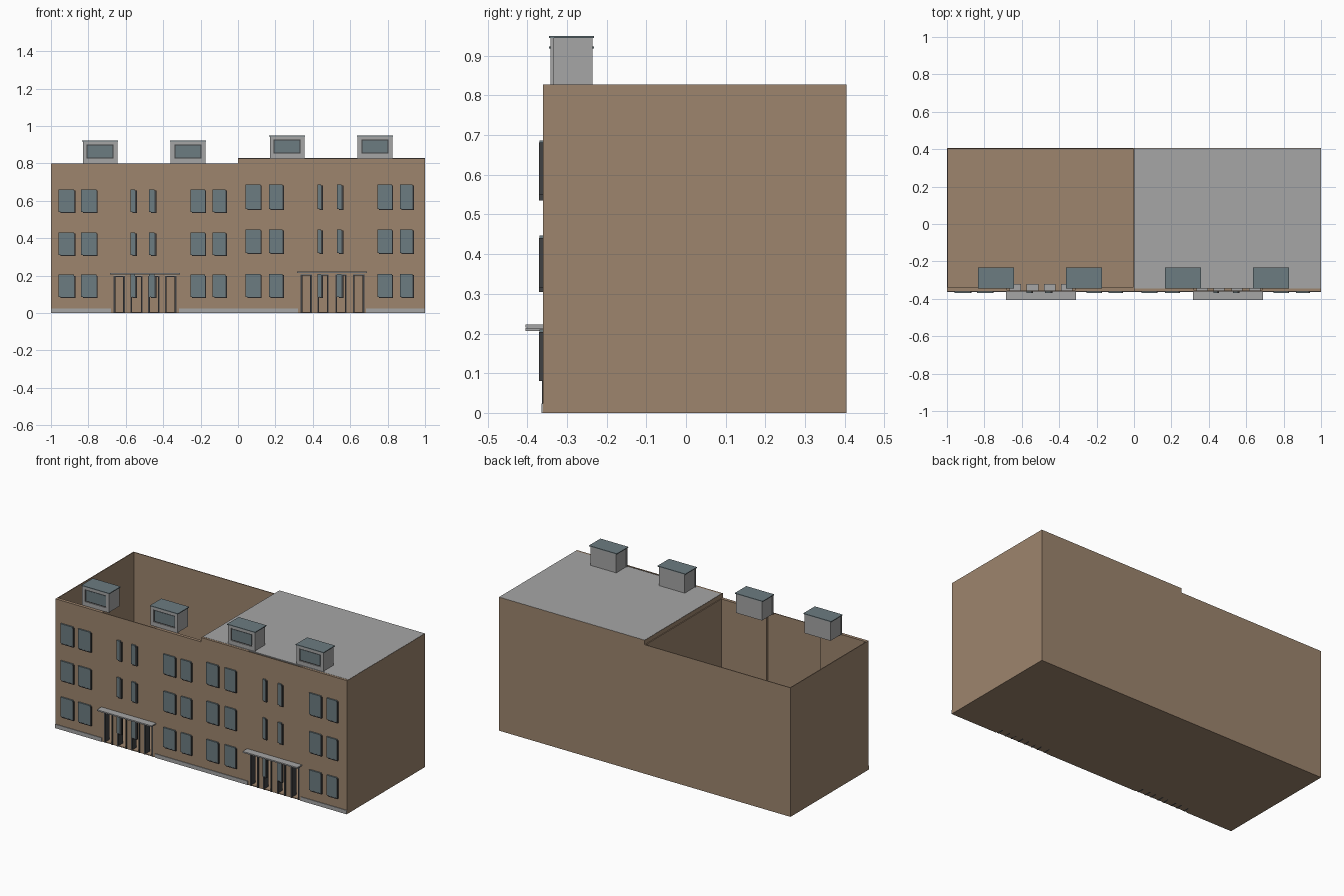
import bpy
import bmesh

cube = bpy.data.objects.get("Cube")
if cube:
    bpy.data.objects.remove(cube, do_unlink=True)


def material(name, rgb):
    m = bpy.data.materials.new(name)
    m.use_nodes = True
    col = (*rgb, 1)
    m.diffuse_color = col
    m.node_tree.nodes["Principled BSDF"].inputs["Base Color"].default_value = col
    return m


BROWN = material("brown brick", (0.34, 0.235, 0.155))
GREY = material("light grey", (0.38, 0.38, 0.38))
GLASS = material("slate glass", (0.15, 0.2, 0.22))
DARK = material("dark frame", (0.05, 0.052, 0.055))


def build(name, mat, boxes):
    """One object from boxes given as (x range, y range, z range)."""
    bm = bmesh.new()
    for xs, ys, zs in boxes:
        v = [bm.verts.new((x, y, z)) for z in zs for y in ys for x in xs]
        for f in ((0, 2, 3, 1), (4, 5, 7, 6), (0, 1, 5, 4),
                  (2, 6, 7, 3), (0, 4, 6, 2), (1, 3, 7, 5)):
            bm.faces.new([v[i] for i in f])
    mesh = bpy.data.meshes.new(name)
    bm.to_mesh(mesh)
    bm.free()
    mesh.materials.append(mat)
    ob = bpy.data.objects.new(name, mesh)
    bpy.context.collection.objects.link(ob)
    return ob


FRONT, BACK, T = -0.36, 0.405, 0.005
INNER = -0.34


def half(side, x0, x1, top, bay, doors, rows, wide, narrow, canopy_z, dormers):
    # Shell walls and floor
    build(side + "_walls", BROWN, [
        ((x0, x1), (BACK - T, BACK), (0, top)),
        ((x0, x0 + T), (FRONT + T, BACK - T), (0, top)),
        ((x1 - T, x1), (FRONT + T, BACK - T), (0, top)),
        ((x0, x1), (FRONT, BACK), (0, T)),
    ])

    # Front wall: thick outer bays, thin middle bay with door openings
    door_top = canopy_z - 0.005
    thin = (FRONT, FRONT + T)
    piers = [bay[0]] + [x for d in doors for x in d] + [bay[1]]
    front = [((x0, bay[0]), (FRONT, INNER), (0, top)),
             ((bay[1], x1), (FRONT, INNER), (0, top)),
             (bay, thin, (door_top, top))]
    front += [((a, b), thin, (0, door_top)) for a, b in zip(piers[::2], piers[1::2])]
    build(side + "_front_wall", BROWN, front)

    # Door frames with grey heads and plinth strips beside the doors
    w = 0.009
    frame_y = (FRONT - 0.003, -0.32)
    frames, heads = [], []
    for a, b in doors:
        frames += [((a, a + w), frame_y, (0, door_top - w)),
                   ((b - w, b), frame_y, (0, door_top - w)),
                   ((a, b), frame_y, (door_top - w, door_top - 0.003))]
        heads.append(((a, b), (FRONT + T, -0.32), (door_top - 0.003, door_top)))
    build(side + "_door_frames", DARK, frames)
    build(side + "_door_heads", GREY, heads)
    build(side + "_plinth", GREY, [((a, b), (FRONT - 0.004, FRONT), (0, 0.024))
                                   for a, b in ((x0, bay[0]), (bay[1], x1))])

    # Entrance canopy
    build(side + "_canopy", GREY, [((bay[0] - 0.005, bay[1] + 0.005),
                                    (-0.405, FRONT + T), (canopy_z, canopy_z + 0.008))])

    # Windows with a dark jamb and sill
    panes, trims = [], []
    for z0, z1 in rows:
        for a, b in wide + narrow:
            jamb = 0.006 if (a, b) in wide else 0.012
            panes.append(((a, b - jamb), (FRONT - 0.009, FRONT), (z0 + 0.005, z1)))
            trims += [((b - jamb, b), (FRONT - 0.01, FRONT), (z0, z1 - 0.006)),
                      ((a + 0.01, b - jamb), (FRONT - 0.01, FRONT), (z0, z0 + 0.005))]
    build(side + "_window_panes", GLASS, panes)
    build(side + "_window_trims", DARK, trims)

    # Rooftop dormers: body, raised border, glass and flat lid
    bodies, borders, glazing, edges, lids = [], [], [], [], []
    z0, z1 = top, top + 0.118
    for a, b in dormers:
        bodies.append(((a + 0.004, b - 0.004), (-0.333, -0.236), (z0, z1)))
        y = (-0.341, -0.333)
        borders += [((a, a + 0.02), y, (z0, z1)), ((b - 0.02, b), y, (z0, z1)),
                    ((a + 0.02, b - 0.02), y, (z0, z0 + 0.026)),
                    ((a + 0.02, b - 0.02), y, (z1 - 0.016, z1))]
        edges.append(((a + 0.02, b - 0.02), (-0.335, -0.333), (z0 + 0.026, z1 - 0.016)))
        glazing.append(((a + 0.026, b - 0.026), (-0.337, -0.335), (z0 + 0.032, z1 - 0.022)))
        lids.append(((a - 0.003, b + 0.003), (-0.345, -0.232), (z1, z1 + 0.005)))
    build(side + "_dormer_bodies", GREY, bodies)
    build(side + "_dormer_borders", GREY, borders)
    build(side + "_dormer_glass_edges", DARK, edges)
    build(side + "_dormer_glass", GLASS, glazing)
    build(side + "_dormer_lids", GLASS, lids)


half("right", -1, 0, 0.80, (-0.68, -0.315),
     [(-0.665, -0.605), (-0.575, -0.51), (-0.48, -0.42), (-0.39, -0.33)],
     [(0.08, 0.205), (0.305, 0.43), (0.535, 0.66)],
     [(-0.96, -0.87), (-0.84, -0.75), (-0.255, -0.17), (-0.135, -0.06)],
     [(-0.575, -0.54), (-0.475, -0.435)], 0.206,
     [(-0.83, -0.645), (-0.36, -0.175)])

half("left", 0, 1, 0.827, (0.32, 0.685),
     [(0.335, 0.395), (0.425, 0.485), (0.52, 0.58), (0.615, 0.675)],
     [(0.08, 0.21), (0.315, 0.447), (0.55, 0.687)],
     [(0.04, 0.125), (0.165, 0.245), (0.745, 0.83), (0.865, 0.94)],
     [(0.425, 0.455), (0.53, 0.565)], 0.215,
     [(0.17, 0.355), (0.64, 0.825)])

# Flat roof over the taller half only
build("flat_roof", GREY, [((0.001, 0.999), (-0.346, BACK - 0.001), (0.82, 0.828))])
